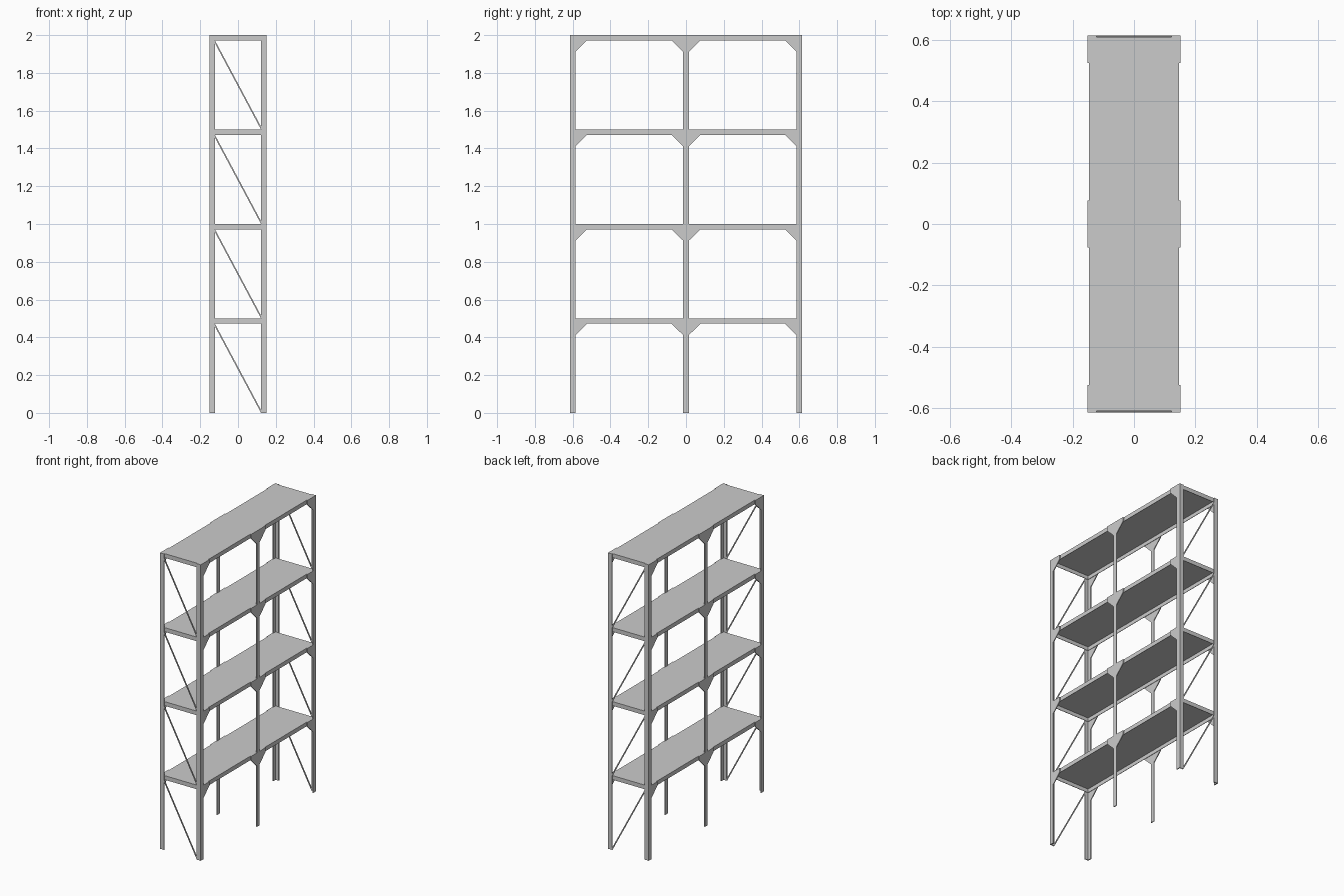
import bpy, bmesh
from mathutils import Vector

if "Cube" in bpy.data.objects:
    bpy.data.objects.remove(bpy.data.objects["Cube"])

LEVELS = [0.5, 1.0, 1.5, 2.0]   # shelf top heights
LIP = 0.028                     # shelf edge depth
T = 0.006                       # sheet thickness
HX, HY = 0.152, 0.615           # half width / half length
LEG = 0.03                      # angle-iron leg width


def finish(name, bm):
    bmesh.ops.recalc_face_normals(bm, faces=bm.faces)
    me = bpy.data.meshes.new(name)
    bm.to_mesh(me)
    bm.free()
    ob = bpy.data.objects.new(name, me)
    bpy.context.collection.objects.link(ob)
    return ob


def plate(name, pts, depth):
    """Extrude a closed 3D outline along the depth vector."""
    bm = bmesh.new()
    face = bm.faces.new([bm.verts.new(p) for p in pts])
    ret = bmesh.ops.extrude_face_region(bm, geom=[face])
    verts = [g for g in ret["geom"] if isinstance(g, bmesh.types.BMVert)]
    bmesh.ops.translate(bm, verts=verts, vec=Vector(depth))
    return finish(name, bm)


def gusset_edge(y, reach):
    """One side of a post from bottom to top, stepping out at each gusset."""
    pts = [(y, 0)]
    for z in LEVELS:
        pts += [(y, z - 0.088), (y + reach, z - LIP), (y + reach, z)]
        if z < LEVELS[-1]:
            pts.append((y, z))
    return pts


# shelves: upside-down sheet trays
for i, z in enumerate(LEVELS):
    bm = bmesh.new()
    bmesh.ops.create_cube(bm, size=1)
    bmesh.ops.scale(bm, verts=bm.verts, vec=(2 * (HX - T), 2 * (HY - T), LIP))
    bmesh.ops.translate(bm, verts=bm.verts, vec=(0, 0, z - LIP / 2))
    bm.normal_update()
    bmesh.ops.delete(bm, geom=[f for f in bm.faces if f.normal.z < -0.5], context='FACES_ONLY')
    shelf = finish(f"shelf_{i + 1}", bm)
    mod = shelf.modifiers.new("sheet", 'SOLIDIFY')
    mod.thickness, mod.offset, mod.use_even_offset = 0.003, -1, True

for sx, xn in ((-1, "left"), (1, "right")):
    # centre uprights with gussets on both sides
    outline = gusset_edge(LEG / 2, 0.062) + [(-y, z) for y, z in reversed(gusset_edge(LEG / 2, 0.062))]
    plate(f"middle_post_{xn}", [(sx * HX, y, z) for y, z in outline], (-sx * T, 0, 0))
    for sy, yn in ((-1, "front"), (1, "back")):
        # corner angle iron: side leg with gussets, end leg plain
        outline = [(HY, 2), (HY, 0)] + gusset_edge(HY - LEG, -0.061)
        plate(f"{yn}_{xn}_post_side", [(sx * HX, sy * y, z) for y, z in outline], (-sx * T, 0, 0))
        a, b = sx * (HX - T), sx * (HX - LEG)
        plate(f"{yn}_{xn}_post_end", [(a, sy * HY, 0), (b, sy * HY, 0), (b, sy * HY, 2), (a, sy * HY, 2)],
              (0, -sy * T, 0))

# diagonal end braces, one per bay
for sy, yn in ((-1, "front"), (1, "back")):
    for i, top in enumerate(LEVELS):
        x, lo, hi, w = HX - LEG, top - 0.5, top - LIP, 0.015
        y = sy * (HY - 0.0005)
        plate(f"{yn}_brace_{i + 1}", [(x, y, lo), (x, y, lo + w), (-x, y, hi), (-x, y, hi - w)],
              (0, -sy * 0.006, 0))
